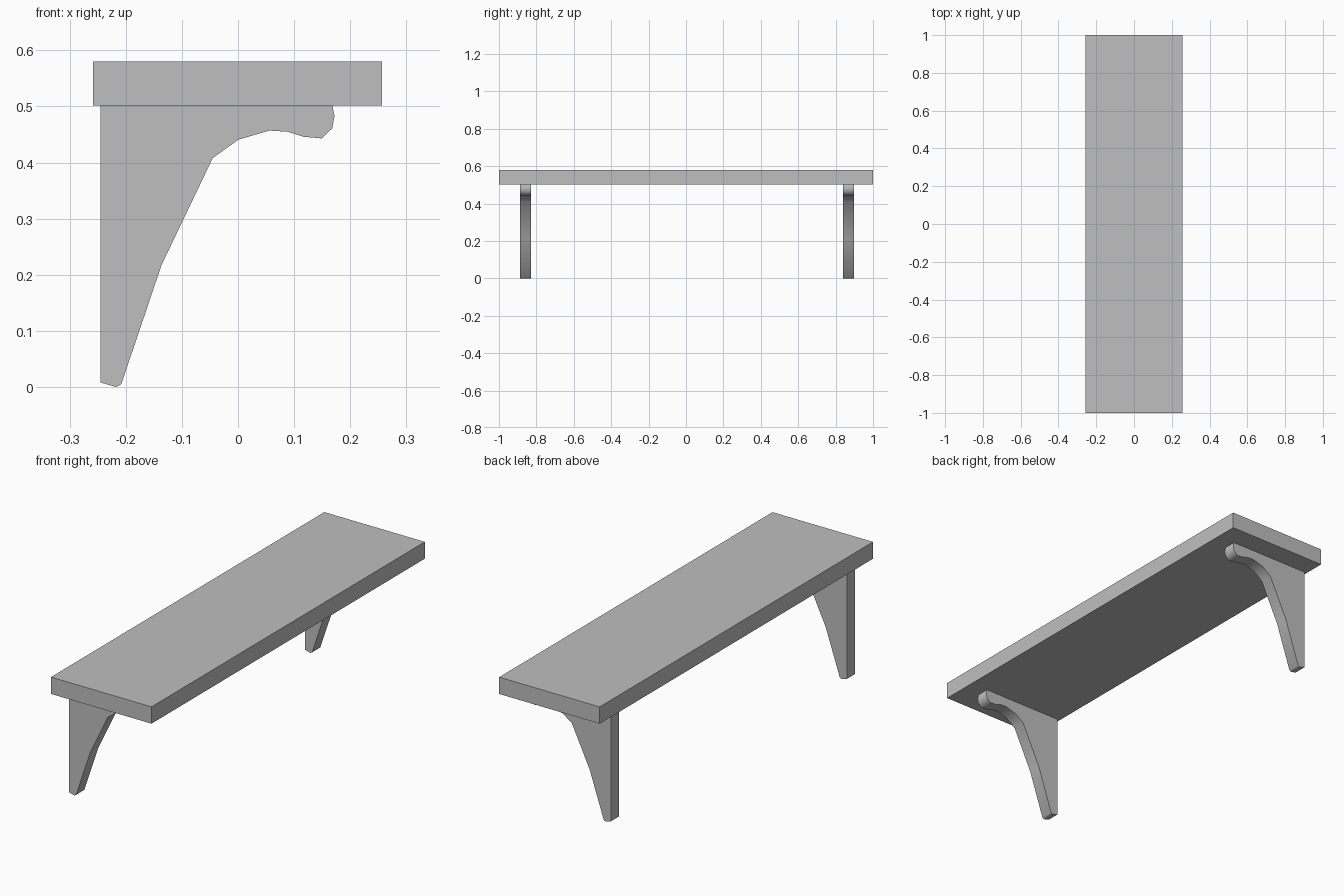
import bpy
import bmesh
from math import radians
from mathutils import Vector

cube = bpy.data.objects.get("Cube")
if cube:
    bpy.data.objects.remove(cube, do_unlink=True)

# Single grey finish
grey = bpy.data.materials.new("plain_grey")
grey.use_nodes = True
colour = (0.52, 0.52, 0.52, 1)
grey.diffuse_color = colour
grey.node_tree.nodes["Principled BSDF"].inputs["Base Color"].default_value = colour

UNDERSIDE, TOP = 0.502, 0.58


def extruded(name, profile, y_start, y_end):
    """Extrude an x-z outline along y into a solid object."""
    bm = bmesh.new()
    face = bm.faces.new([bm.verts.new((x, y_start, z)) for x, z in profile])
    result = bmesh.ops.extrude_face_region(bm, geom=[face], use_keep_orig=True)
    verts = [v for v in result["geom"] if isinstance(v, bmesh.types.BMVert)]
    bmesh.ops.translate(bm, verts=verts, vec=Vector((0, y_end - y_start, 0)))
    bmesh.ops.recalc_face_normals(bm, faces=bm.faces)
    mesh = bpy.data.meshes.new(name)
    bm.to_mesh(mesh)
    bm.free()
    mesh.materials.append(grey)
    obj = bpy.data.objects.new(name, mesh)
    bpy.context.collection.objects.link(obj)
    return obj


# Shelf board
board = [(-0.258, UNDERSIDE), (0.257, UNDERSIDE), (0.257, TOP), (-0.258, TOP)]
extruded("shelf_board", board, -1, 1)

# Bracket outline: straight wall edge, curved front, rounded scroll tip
outline = [
    (-0.245, UNDERSIDE), (-0.245, 0.008), (-0.217, 0), (-0.208, 0.005),
    (-0.136, 0.218), (-0.045, 0.408), (0.001, 0.441), (0.056, 0.457),
    (0.088, 0.455), (0.117, 0.446), (0.149, 0.443), (0.168, 0.461),
    (0.172, 0.483), (0.168, UNDERSIDE),
]

# Two brackets, smooth along the curve and crisp at the sides
for name, y in (("front_bracket", -0.888), ("back_bracket", 0.839)):
    bracket = extruded(name, outline, y, y + 0.06)
    bpy.ops.object.select_all(action="DESELECT")
    bracket.select_set(True)
    bpy.context.view_layer.objects.active = bracket
    bpy.ops.object.shade_smooth_by_angle(angle=radians(50))
